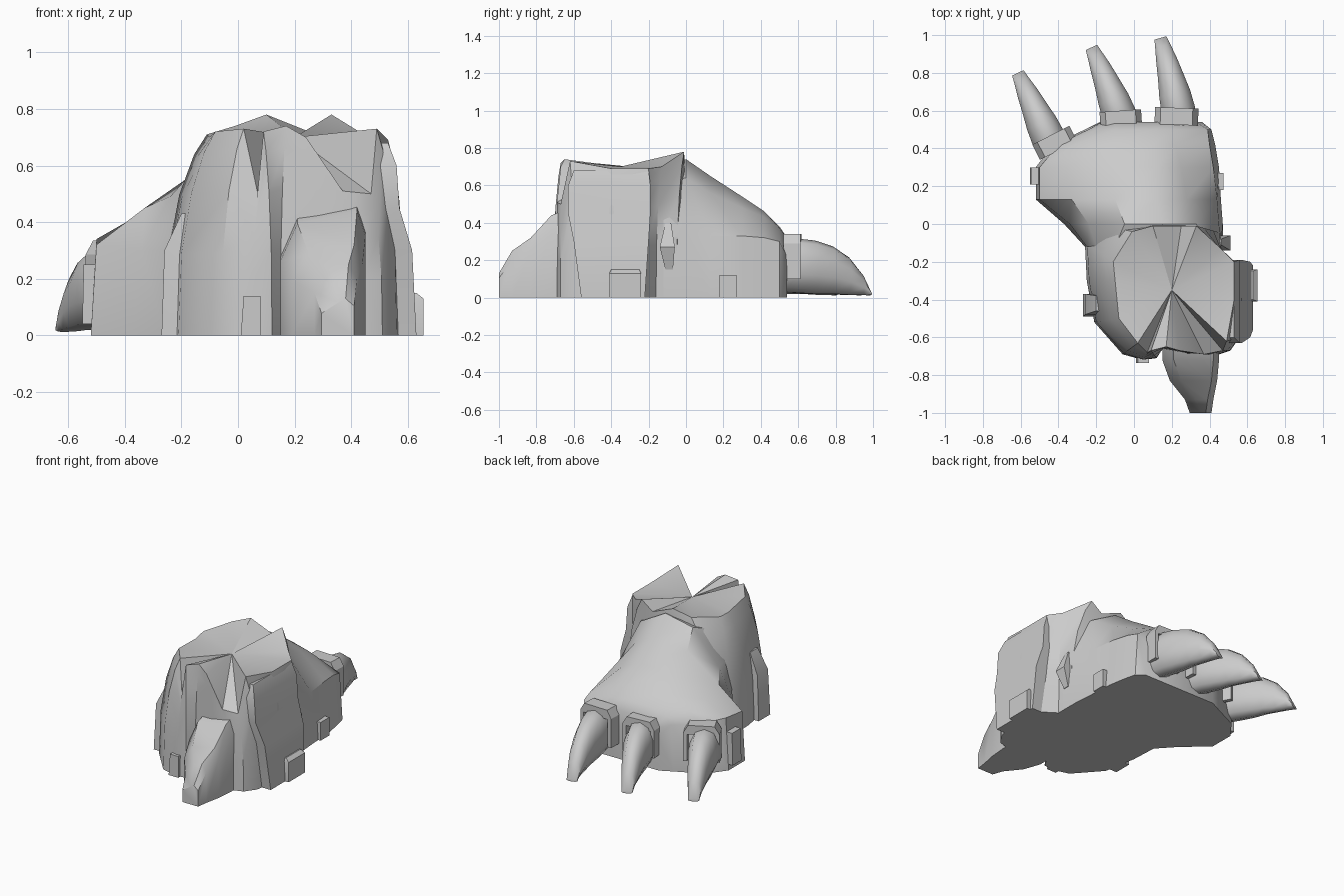
import bpy, bmesh, math
from mathutils import Vector

if "Cube" in bpy.data.objects:
    bpy.data.objects.remove(bpy.data.objects["Cube"])

stone = bpy.data.materials.new("stone_grey")
stone.diffuse_color = (0.6, 0.6, 0.6, 1)
stone.use_nodes = True
stone.node_tree.nodes["Principled BSDF"].inputs["Base Color"].default_value = stone.diffuse_color


def loft(name, rings, apex=None, angle=35, start_cap=True, skip=(), skip_rows=0):
    """Skin equal-sized rings; cap the ends (fan to apex at the last ring if given).
    Columns in skip are left open on the first skip_rows rows, where another part covers them."""
    bm = bmesh.new()
    vs = [[bm.verts.new(p) for p in r] for r in rings]
    n = len(rings[0])
    for row, (a, b) in enumerate(zip(vs, vs[1:])):
        for i in range(n):
            j = (i + 1) % n
            if i not in skip or row >= skip_rows:
                bm.faces.new((a[i], a[j], b[j], b[i]))
    if start_cap:
        bm.faces.new(vs[0][::-1])
    if apex:
        c = bm.verts.new(apex)
        for i in range(n):
            bm.faces.new((vs[-1][i], vs[-1][(i + 1) % n], c))
    else:
        bm.faces.new(vs[-1])
    bmesh.ops.recalc_face_normals(bm, faces=bm.faces)
    me = bpy.data.meshes.new(name)
    bm.to_mesh(me)
    bm.free()
    me.materials.append(stone)
    for p in me.polygons:
        p.use_smooth = True
    me.set_sharp_from_angle(angle=math.radians(angle))
    ob = bpy.data.objects.new(name, me)
    bpy.context.collection.objects.link(ob)
    return ob


# Ankle: base outline rising to a jagged rim with a fanned cap
base = [(.15, -.66), (.30, -.69), (.45, -.69), (.51, -.67), (.56, -.6), (.59, -.4),
        (.56, -.22), (.47, -.16), (.47, -.05), (.3, 0), (.1, 0), (-.2, 0), (-.26, -.1),
        (-.25, -.3), (-.21, -.52), (-.06, -.69), (.05, -.72), (.12, -.71)]
rim = [(.17, -.65, .74), (.24, -.67, .70), (.37, -.69, .51), (.47, -.67, .50),
       (.49, -.62, .73), (.53, -.4, .69), (.53, -.2, .69), (.46, -.13, .70),
       (.33, -.01, .78), (.25, -.01, .72), (.10, -.01, .78), (-.01, -.04, .74),
       (-.11, -.2, .71), (-.1, -.3, .70), (-.08, -.5, .72), (.02, -.63, .73),
       (.07, -.68, .50), (.09, -.67, .72)]
rings = [[(b[0] + (t[0] - b[0]) * f, b[1] + (t[1] - b[1]) * f, t[2] * h)
          for b, t in zip(base, rim)]
         for h, f in ((0, 0), (.4, .08), (.7, .35), (.9, .7), (1, 1))]
loft("ankle", rings, apex=(.2, -.35, .70), skip=(9, 10), skip_rows=2)

# Forefoot: cross-sections from the ankle to the toes
sections = {
    -.12: [(-.26, 0), (-.25, .3), (-.2, .48), (-.1, .66), (.2, .69), (.38, .62), (.46, .4), (.47, 0)],
    .0: [(-.37, 0), (-.34, .30), (-.24, .49), (-.05, .70), (.15, .74), (.33, .64), (.45, .35), (.47, 0)],
    .13: [(-.52, 0), (-.5, .32), (-.33, .45), (-.1, .61), (.12, .65), (.28, .56), (.44, .33), (.46, 0)],
    .3: [(-.52, 0), (-.5, .34), (-.36, .42), (-.12, .51), (.12, .54), (.25, .48), (.42, .33), (.45, 0)],
    .42: [(-.43, 0), (-.40, .32), (-.32, .38), (-.12, .44), (.1, .46), (.22, .43), (.4, .32), (.43, 0)],
    .5: [(-.26, 0), (-.24, .30), (-.2, .34), (-.1, .38), (.1, .38), (.2, .37), (.39, .30), (.41, 0)],
    .54: [(-.18, 0), (-.17, .22), (-.15, .27), (-.1, .32), (.06, .32), (.2, .32), (.33, .22), (.36, 0)]}
loft("forefoot", [[(x, y, z) for x, z in s] for y, s in sections.items()], start_cap=False)

# Heel spur
loft("heel_spur", [
    [(a, y, 0), (a, y, h * .6), (a + .06, y, h * .9), (b - .03, y, h), (b, y, h * .8), (b, y, 0)]
    for y, a, b, h in ((-.64, .15, .45, .47), (-.72, .15, .45, .44), (-.83, .19, .44, .32),
                       (-.93, .27, .42, .25), (-1, .295, .41, .13))], start_cap=False)


# Upright plates and knobs: stacked rectangles (z, x0, x1, y0, y1)
def stack(name, *levels):
    loft(name, [[(a, c, z), (b, c, z), (b, d, z), (a, d, z)] for z, a, b, c, d in levels])


stack("outer_panel", (0, .52, .63, -.56, -.22), (.3, .52, .615, -.6, -.2),
      (.45, .50, .57, -.63, -.19), (.6, .48, .56, -.63, -.19), (.68, .48, .53, -.60, -.2))
stack("outer_base_plate", (0, .60, .655, -.41, -.24), (.13, .60, .655, -.41, -.24),
      (.15, .60, .63, -.4, -.25))
stack("inner_knob", (0, -.27, -.19, -.49, -.37), (.3, -.26, -.17, -.48, -.37), (.43, -.2, -.14, -.46, -.38))
stack("outer_diamond", (.15, .44, .47, -.11, -.07), (.27, .43, .51, -.14, -.06), (.40, .42, .46, -.11, -.08))
stack("outer_toe_plate", (0, .44, .475, .18, .27), (.12, .44, .475, .18, .27))
stack("inner_toe_plate", (.04, -.55, -.50, .21, .3), (.25, -.545, -.49, .21, .3))
stack("heel_plate", (0, .01, .08, -.735, -.70), (.14, .02, .08, -.735, -.70))


# Claws: tapered curved sweeps, each framed by an open cuff
def claw(name, start, mid, tip):
    p0, p1, p2 = Vector(start), Vector(mid), Vector(tip)
    rs = []
    for t, w, top, bot in ((0, .09, .30, .03), (.2, .095, .315, .025), (.4, .088, .305, .02),
                           (.6, .072, .275, .02), (.78, .058, .215, .015),
                           (.92, .043, .125, .013), (1, .035, .03, .012)):
        c = p0 * (1 - t) ** 2 + p1 * 2 * t * (1 - t) + p2 * t * t
        d = ((p1 - p0) * (1 - t) + (p2 - p1) * t).normalized()
        side = Vector((d.y, -d.x))
        zc, zr = (top + bot) / 2, (top - bot) / 2
        ring = []
        for k in range(10):
            a = math.tau * k / 10 + math.pi / 10
            q = c + side * w * math.cos(a)
            ring.append((q.x, q.y, zc + zr * max(-1, min(1, 1.05 * math.sin(a)))))
        rs.append(ring)
    loft(name, rs, angle=50, start_cap=False)


def cuff(name, x, y, width, depth, top, turn):
    w, v = width / 2, width / 2 - .025
    arch = [(-w, .1), (-w, top - .05), (-w + .03, top), (w - .03, top), (w, top - .05), (w, .1),
            (v, .1), (v, top - .06), (-v, top - .06), (-v, .1)]
    ob = loft(name, [[(px, d, pz) for px, pz in arch] for d in (-depth / 2, depth / 2)], angle=20)
    ob.location = (x, y, 0)
    ob.rotation_euler.z = math.radians(turn)


claw("left_claw", (-.42, .38), (-.50, .56), (-.615, .80))
claw("middle_claw", (-.055, .51), (-.11, .68), (-.225, .935))
claw("right_claw", (.25, .52), (.215, .72), (.14, .985))
cuff("left_cuff", -.42, .43, .22, .09, .335, 27)
cuff("middle_cuff", -.07, .56, .22, .08, .33, 4)
cuff("right_cuff", .225, .57, .23, .09, .34, -2)
